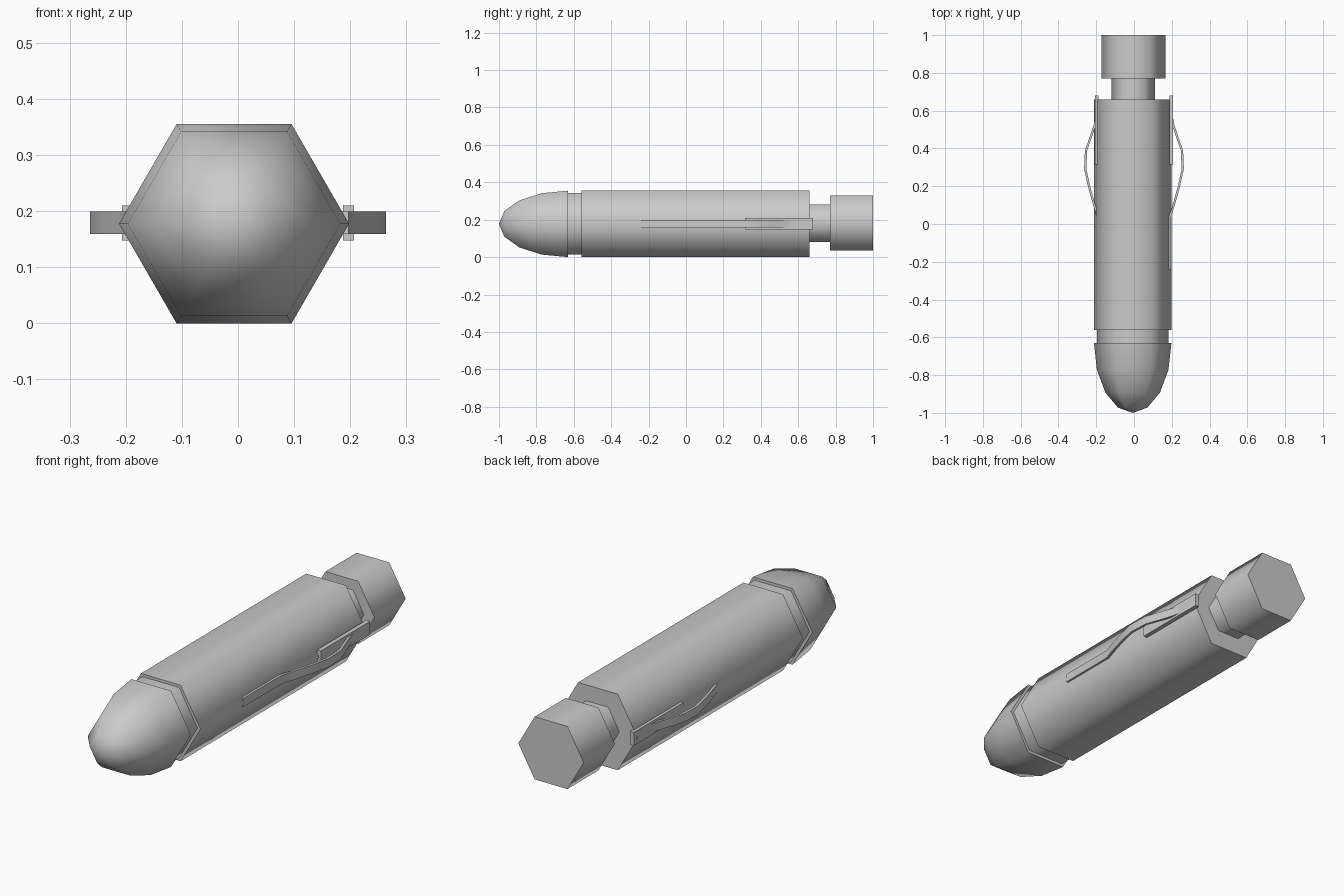
import bpy, bmesh, math

if "Cube" in bpy.data.objects:
    bpy.data.objects.remove(bpy.data.objects["Cube"])

grey = bpy.data.materials.new("grey")
grey.diffuse_color = (0.6, 0.6, 0.6, 1)
grey.use_nodes = True
grey.node_tree.nodes["Principled BSDF"].inputs["Base Color"].default_value = grey.diffuse_color


def finish(bm, name):
    bmesh.ops.recalc_face_normals(bm, faces=bm.faces)
    me = bpy.data.meshes.new(name)
    bm.to_mesh(me)
    bm.free()
    me.materials.append(grey)
    ob = bpy.data.objects.new(name, me)
    bpy.context.collection.objects.link(ob)
    return ob


def smooth(ob, angle):
    bpy.ops.object.select_all(action='DESELECT')
    ob.select_set(True)
    bpy.context.view_layer.objects.active = ob
    bpy.ops.object.shade_smooth_by_angle(angle=math.radians(angle))


def hex_lathe(name, profile, cx, cz):
    """Six-sided solid along y from (y, radius) pairs; radius 0 makes a tip."""
    bm = bmesh.new()
    rings = []
    for y, r in profile:
        if r == 0:
            rings.append([bm.verts.new((cx, y, cz))] * 6)
        else:
            rings.append([bm.verts.new((cx + r * math.cos(i * math.pi / 3), y,
                                        cz + r * math.sin(i * math.pi / 3)))
                          for i in range(6)])
    for a, b in zip(rings, rings[1:]):
        for i in range(6):
            j = (i + 1) % 6
            bm.faces.new(list(dict.fromkeys((a[i], a[j], b[j], b[i]))))
    for ring in (rings[0], rings[-1]):
        if ring[0] != ring[1]:
            bm.faces.new(ring)
    smooth(finish(bm, name), 65)


def strip(name, path, side, thick, z0, z1):
    """Bent bar: (y, outer x) path, mirrored by side."""
    bm = bmesh.new()
    rings = []
    for y, x in path:
        rings.append([bm.verts.new((side * px, y, pz)) for px, pz in
                      ((x, z0), (x, z1), (x - thick, z1), (x - thick, z0))])
    for a, b in zip(rings, rings[1:]):
        for i in range(4):
            j = (i + 1) % 4
            bm.faces.new((a[i], a[j], b[j], b[i]))
    bm.faces.new(rings[0])
    bm.faces.new(rings[-1])
    smooth(finish(bm, name), 30)


# Rounded nose: quarter ellipse in four steps
R = 0.205
nose = [(-0.63 - 0.37 * math.sin(i * math.pi / 8), R * math.cos(i * math.pi / 8))
        for i in range(4)] + [(-1.0, 0)]
hex_lathe("nose", nose, -0.007, 0.1775)

# Barrel, groove behind the nose, rear neck and end cap
hex_lathe("nose_groove", [(-0.64, 0.19), (-0.55, 0.19)], -0.007, 0.1775)
hex_lathe("barrel", [(-0.56, R), (0.66, R)], -0.007, 0.1775)
hex_lathe("neck", [(0.65, 0.115), (0.78, 0.115)], -0.003, 0.181)
hex_lathe("end_cap", [(0.77, 0.169), (1.0, 0.169)], -0.003, 0.182)

# Side clips: bowed arm and its mounting plate
arm = [(-0.24, 0.197), (0.04, 0.197), (0.095, 0.215), (0.2, 0.244), (0.29, 0.264),
       (0.39, 0.26), (0.46, 0.235), (0.53, 0.212), (0.585, 0.203)]
for side, label in ((1, "right"), (-1, "left")):
    strip(label + "_clip_arm", arm, side, 0.012, 0.159, 0.199)
    strip(label + "_clip_plate", [(0.315, 0.207), (0.68, 0.207)], side, 0.02, 0.148, 0.21)
